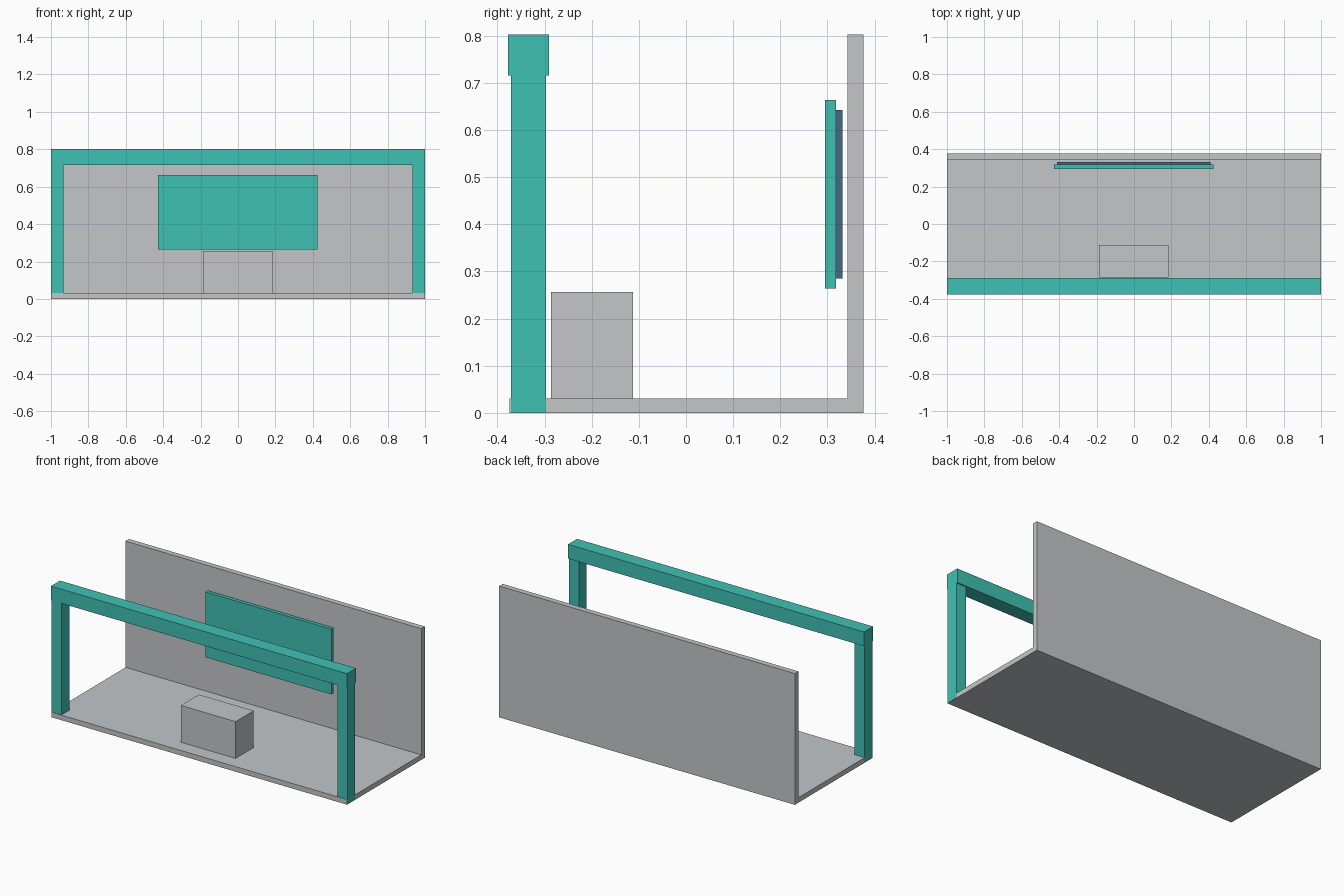
import bpy
import bmesh
from mathutils import Vector

if "Cube" in bpy.data.objects:
    bpy.data.objects.remove(bpy.data.objects["Cube"])


def material(name, rgb):
    mat = bpy.data.materials.new(name)
    mat.diffuse_color = (*rgb, 1.0)
    mat.use_nodes = True
    mat.node_tree.nodes["Principled BSDF"].inputs["Base Color"].default_value = mat.diffuse_color
    return mat


GREY = material("light_grey", (0.546, 0.565, 0.584))
TEAL = material("teal", (0.051, 0.533, 0.456))
SLATE = material("slate_blue", (0.061, 0.141, 0.223))


def box(name, x, y, z, mat):
    """Box spanning the given (min, max) range on each axis."""
    lo, hi = Vector((x[0], y[0], z[0])), Vector((x[1], y[1], z[1]))
    bm = bmesh.new()
    bmesh.ops.create_cube(bm, size=1.0)
    bmesh.ops.scale(bm, vec=hi - lo, verts=bm.verts)
    mesh = bpy.data.meshes.new(name)
    bm.to_mesh(mesh)
    bm.free()
    mesh.materials.append(mat)
    obj = bpy.data.objects.new(name, mesh)
    obj.location = (lo + hi) / 2
    bpy.context.collection.objects.link(obj)
    return obj


# Shell: floor slab and rear wall
box("floor", (-0.999, 0.999), (-0.374, 0.376), (0.0, 0.031), GREY)
box("back_wall", (-0.999, 0.999), (0.342, 0.376), (0.031, 0.802), GREY)

# Front portal: two posts and a slightly deeper beam
for side, x in (("left", (-1.0, -0.932)), ("right", (0.932, 1.0))):
    box(side + "_post", x, (-0.371, -0.297), (0.001, 0.715), TEAL)
box("top_beam", (-1.0, 1.0), (-0.377, -0.290), (0.715, 0.802), TEAL)

# Counter block on the floor
box("counter", (-0.186, 0.184), (-0.286, -0.112), (0.031, 0.256), GREY)

# Display panel with its backing plate in front of the wall
box("display_panel", (-0.427, 0.424), (0.295, 0.318), (0.264, 0.663), TEAL)
box("display_backing", (-0.411, 0.408), (0.318, 0.332), (0.285, 0.642), SLATE)
